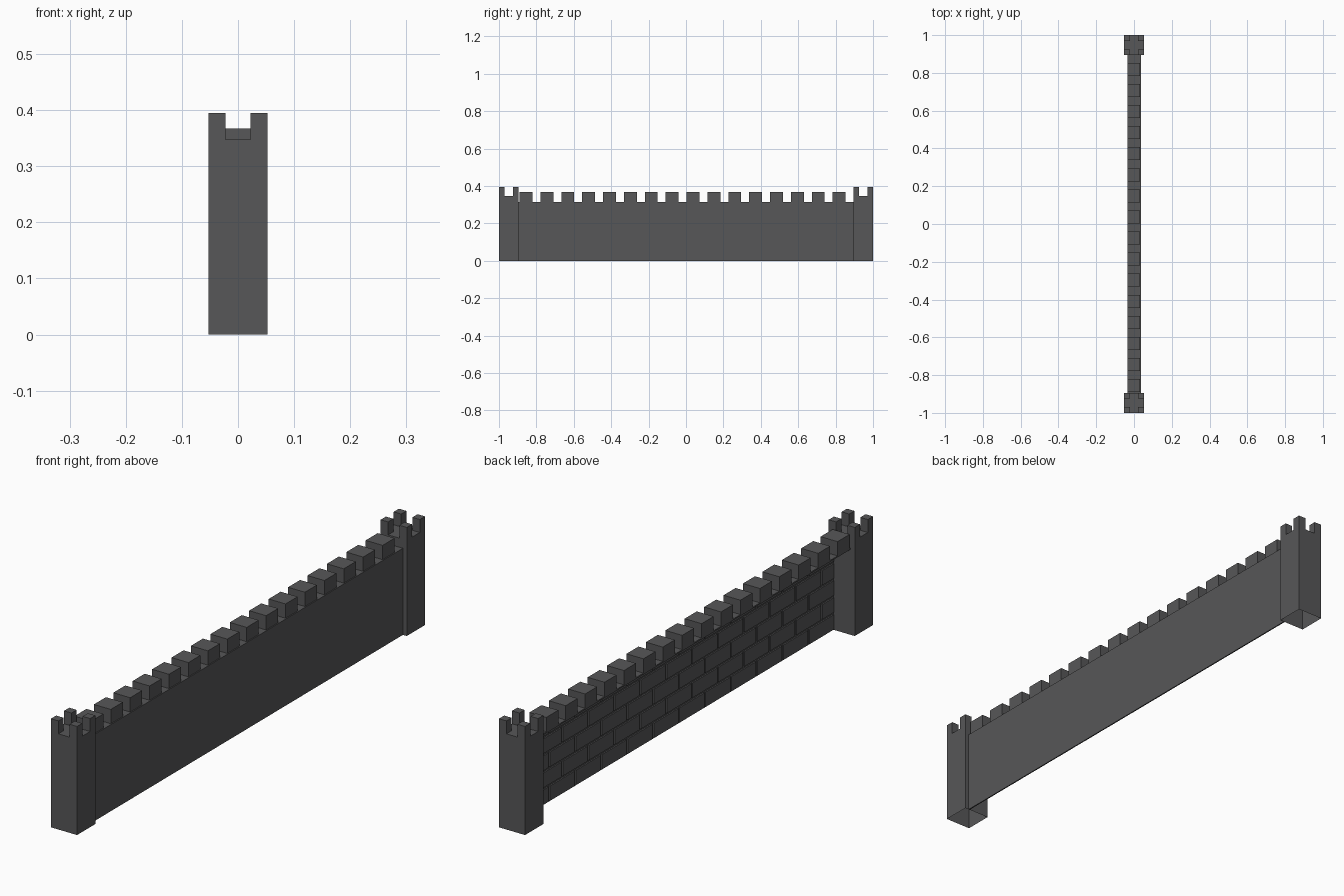
import bpy
import bmesh
from mathutils import Matrix, Vector

cube = bpy.data.objects.get("Cube")
if cube:
    bpy.data.objects.remove(cube, do_unlink=True)

stone = bpy.data.materials.new("dark_grey_stone")
stone.use_nodes = True
GREY = (0.095, 0.095, 0.098, 1)
stone.diffuse_color = GREY
bsdf = stone.node_tree.nodes["Principled BSDF"]
bsdf.inputs["Base Color"].default_value = GREY
bsdf.inputs["Roughness"].default_value = 0.9

# Main dimensions
HALF_T = 0.0525      # half width of a tower
CORNER = 0.03        # width of a tower's corner merlon
TOWER_Y = 1 - HALF_T
END = 1 - 2 * HALF_T # where the wall meets the towers
WALK_Z = 0.315
PANEL_IN, PANEL_OUT = 0.033, 0.037


def add_box(bm, lo, hi):
    lo, hi = Vector(lo), Vector(hi)
    mat = Matrix.Translation((lo + hi) / 2) @ Matrix.Diagonal((*(hi - lo), 1))
    return bmesh.ops.create_cube(bm, size=1, matrix=mat)["verts"]


def finish(bm, name):
    bmesh.ops.recalc_face_normals(bm, faces=bm.faces)
    mesh = bpy.data.meshes.new(name)
    bm.to_mesh(mesh)
    bm.free()
    mesh.materials.append(stone)
    obj = bpy.data.objects.new(name, mesh)
    bpy.context.collection.objects.link(obj)
    return obj


def tower(name, cy):
    # Hollow shaft, open underneath, with raised corners
    bm = bmesh.new()
    floor_z, top_z = 0.348, 0.395
    add_box(bm, (-HALF_T, cy - HALF_T, 0), (HALF_T, cy + HALF_T, floor_z))
    bm.faces.ensure_lookup_table()
    base = [f for f in bm.faces if f.calc_center_median().z < 0.01]
    bmesh.ops.delete(bm, geom=base, context='FACES_ONLY')
    bmesh.ops.recalc_face_normals(bm, faces=bm.faces)

    # Corner merlons, grown out of a grid cut in the roof
    inner = HALF_T - CORNER
    for axis, mid in (((1, 0, 0), 0), ((0, 1, 0), cy)):
        for side in (-inner, inner):
            roof = [f for f in bm.faces if f.normal.z > 0.9]
            edges = {e for f in roof for e in f.edges}
            verts = {v for f in roof for v in f.verts}
            bmesh.ops.bisect_plane(bm, geom=roof + list(edges) + list(verts),
                                   plane_co=Vector(axis) * (mid + side),
                                   plane_no=axis)
            bm.normal_update()
    for f in [f for f in bm.faces if f.normal.z > 0.9]:
        c = f.calc_center_median()
        if abs(c.x) > inner and abs(c.y - cy) > inner:
            new = bmesh.ops.extrude_face_region(bm, geom=[f])["geom"]
            bmesh.ops.translate(bm, vec=(0, 0, top_z - floor_z),
                                verts=[v for v in new if isinstance(v, bmesh.types.BMVert)])
            bmesh.ops.delete(bm, geom=[f], context='FACES_ONLY')
    return finish(bm, name)


tower("front_tower", -TOWER_Y)
tower("back_tower", TOWER_Y)

# Thin plain wall panel
bm = bmesh.new()
add_box(bm, (PANEL_IN, -END, 0), (PANEL_OUT, END, WALK_Z))
finish(bm, "wall_panel")

# Overhanging walkway
bm = bmesh.new()
add_box(bm, (-0.035, -END, WALK_Z - 0.005), (PANEL_IN, END, WALK_Z))
finish(bm, "walkway")

# Row of merlons along the walkway
bm = bmesh.new()
for i in range(16):
    y = -0.89 + i * 0.1116
    add_box(bm, (-0.035, y, WALK_Z), (PANEL_IN, y + 0.069, 0.367))
finish(bm, "merlons")

# Running-bond bricks on the inner side of the panel
bm = bmesh.new()
ROWS, COUNT, GAP = 5, 12, 0.004
length = 2 * END / COUNT
height = (WALK_Z - 0.005) / ROWS
for row in range(ROWS):
    shift = length / 2 if row % 2 else 0
    for i in range(COUNT + row % 2):
        y0 = max(-END, -END + i * length - shift)
        y1 = min(END, -END + (i + 1) * length - shift)
        add_box(bm, (0.028, y0 + GAP, row * height + GAP),
                (PANEL_IN, y1 - GAP, (row + 1) * height - GAP))
finish(bm, "bricks")
